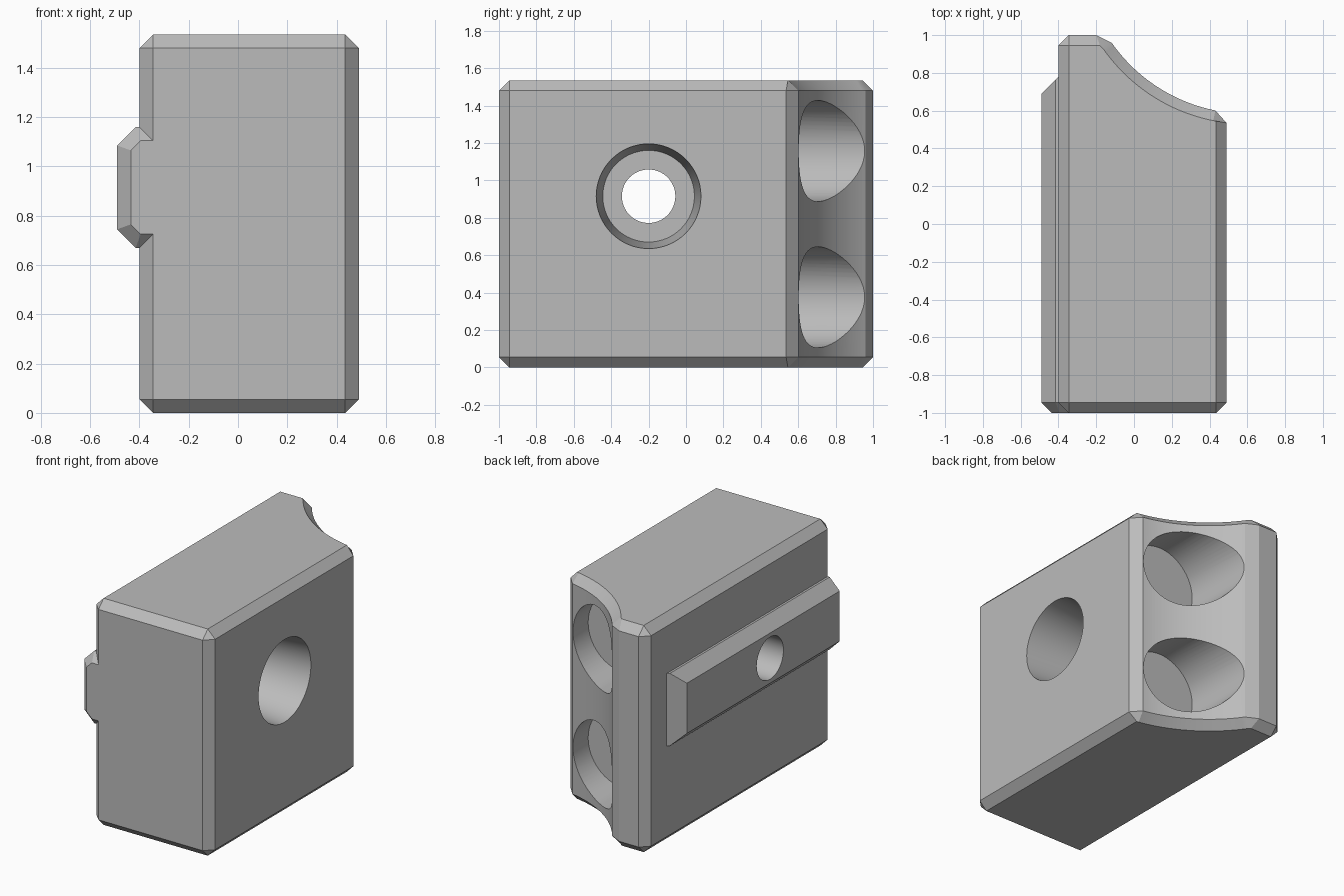
import bpy, bmesh, math
from mathutils import Matrix

cube = bpy.data.objects.get("Cube")
if cube:
    bpy.data.objects.remove(cube, do_unlink=True)

grey = bpy.data.materials.new("plain_grey")
grey.use_nodes = True
grey.diffuse_color = (0.5, 0.5, 0.5, 1)
grey.node_tree.nodes["Principled BSDF"].inputs["Base Color"].default_value = (0.5, 0.5, 0.5, 1)

HEIGHT = 1.535
BEVEL = 0.055


def make_object(name, bm):
    bmesh.ops.remove_doubles(bm, verts=bm.verts, dist=1e-5)
    bmesh.ops.recalc_face_normals(bm, faces=bm.faces)
    mesh = bpy.data.meshes.new(name)
    bm.to_mesh(mesh)
    bm.free()
    mesh.materials.append(grey)
    obj = bpy.data.objects.new(name, mesh)
    bpy.context.collection.objects.link(obj)
    return obj


def loft(name, rings):
    """Skin equal-length rings of points and cap both ends."""
    bm = bmesh.new()
    loops = [[bm.verts.new(p) for p in ring] for ring in rings]
    n = len(loops[0])
    for a, b in zip(loops, loops[1:]):
        for i in range(n):
            j = (i + 1) % n
            bm.faces.new((a[i], a[j], b[j], b[i]))
    bm.faces.new(loops[0])
    bm.faces.new(loops[-1])
    return make_object(name, bm)


def round_cutter(name, axis, start, end, r_start, r_end, u, v):
    """Round cutter running along x or y; u is the other level coordinate, v is height."""
    bm = bmesh.new()
    turn = Matrix.Rotation(math.pi / 2, 4, 'Y') if axis == 'X' else Matrix.Rotation(-math.pi / 2, 4, 'X')
    mid = (start + end) / 2
    place = Matrix.Translation((mid, u, v) if axis == 'X' else (u, mid, v))
    bmesh.ops.create_cone(bm, cap_ends=True, segments=64, radius1=r_start,
                          radius2=r_end, depth=end - start, matrix=place @ turn)
    obj = make_object(name, bm)
    obj.hide_render = True
    return obj


def combine(target, tool, operation):
    mod = target.modifiers.new(tool.name, 'BOOLEAN')
    mod.operation = operation
    mod.solver = 'EXACT'
    mod.object = tool
    bpy.context.view_layer.objects.active = target
    bpy.ops.object.modifier_apply(modifier=mod.name)
    bpy.data.objects.remove(tool, do_unlink=True)


# Block outline as pairs: full-width point, then its inset partner on the end faces
pairs = [((-0.40, -0.945), (-0.345, -0.945)), ((-0.345, -1), (-0.345, -0.945)),
         ((0.435, -1), (0.435, -0.945)), ((0.49, -0.945), (0.435, -0.945)),
         ((0.49, 0.535), (0.435, 0.545))]
# Scooped back corner
cx, cy, steps = 0.603, 1.464, 32
for i in range(steps + 1):
    a = math.radians(-101.3 - 43.7 * i / steps)
    pairs.append(tuple((cx + r * math.cos(a), cy + r * math.sin(a)) for r in (0.88, 0.935)))
pairs += [((-0.20, 1), (-0.18, 0.945)), ((-0.345, 1), (-0.345, 0.945)),
          ((-0.40, 0.945), (-0.345, 0.945))]
full = [p[0] for p in pairs]
inset = [p[1] for p in pairs]
levels = [(inset, 0), (full, BEVEL), (full, HEIGHT - BEVEL), (inset, HEIGHT)]
block = loft("block", [[(x, y, z) for x, y in ring] for ring, z in levels])

# Side rail with a bevelled front and a slanted back end
profile = [(-0.30, 1.16), (-0.415, 1.16), (-0.49, 1.085),
           (-0.49, 0.745), (-0.415, 0.67), (-0.30, 0.67)]
small = [(-0.30, 1.105), (-0.395, 1.105), (-0.435, 1.065),
         (-0.435, 0.765), (-0.395, 0.725), (-0.30, 0.725)]
rail = loft("rail", [[(x, -1, z) for x, z in small],
                     [(x, -0.945, z) for x, z in profile],
                     [(x, 1.18 + x, z) for x, z in profile]])
combine(block, rail, 'UNION')

# Tapered side socket and the bore through the rail
hole_y, hole_z = -0.2, 0.915
combine(block, round_cutter("socket_cutter", 'X', 0.09, 0.49 + 0.04, 0.245, 0.2835, hole_y, hole_z), 'DIFFERENCE')
combine(block, round_cutter("bore_cutter", 'X', -0.7, 0.3, 0.143, 0.143, hole_y, hole_z), 'DIFFERENCE')

# Two blind holes in the scooped back
for z in (0.375, 1.157):
    combine(block, round_cutter("back_hole_cutter", 'Y', 0.44, 1.3, 0.27, 0.27, 0.155, z), 'DIFFERENCE')

# Smooth curved walls, keep the bevels crisp
bpy.ops.object.select_all(action='DESELECT')
block.select_set(True)
bpy.context.view_layer.objects.active = block
bpy.ops.object.shade_smooth_by_angle(angle=math.radians(20))
